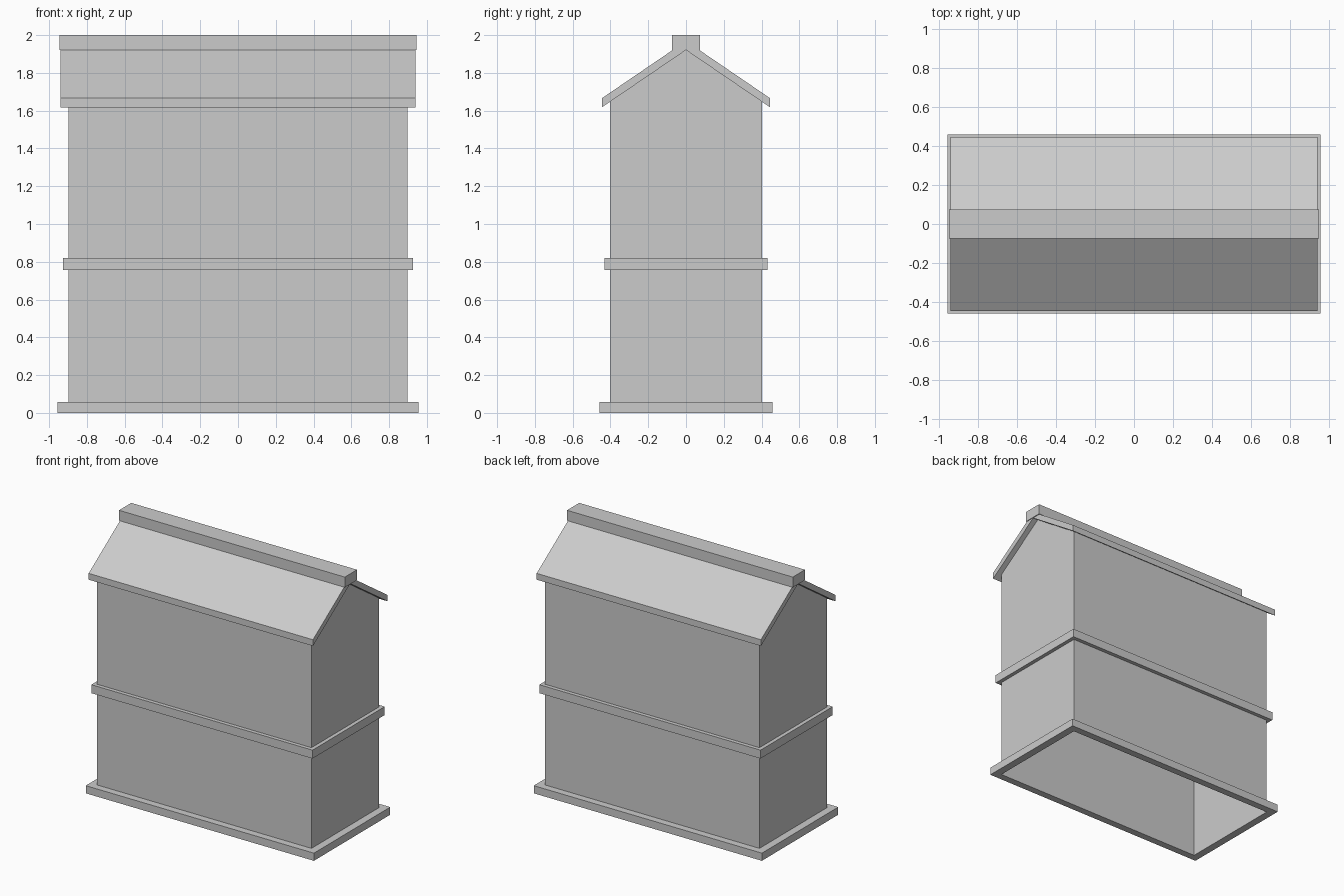
import bpy
import bmesh

cube = bpy.data.objects.get("Cube")
if cube:
    bpy.data.objects.remove(cube, do_unlink=True)

GREY = (0.6, 0.6, 0.6, 1.0)
mat = bpy.data.materials.new("plain grey")
mat.use_nodes = True
mat.diffuse_color = GREY
mat.node_tree.nodes["Principled BSDF"].inputs["Base Color"].default_value = GREY

# Shared dimensions
WALL_X, WALL_Y = 0.898, 0.403
APEX_Z, EAVE_Z, EAVE_Y = 1.921, 1.618, 0.445
SLOPE = (APEX_Z - EAVE_Z) / EAVE_Y
ROOF_THICK = 0.048


def finish(name, bm):
    bmesh.ops.recalc_face_normals(bm, faces=bm.faces)
    mesh = bpy.data.meshes.new(name)
    bm.to_mesh(mesh)
    bm.free()
    mesh.materials.append(mat)
    obj = bpy.data.objects.new(name, mesh)
    bpy.context.collection.objects.link(obj)
    return obj


def prism(name, profile, half_x, open_edges=()):
    """Extrude a (y, z) profile along x, leaving out the listed sides."""
    bm = bmesh.new()
    left, right = ([bm.verts.new((x, y, z)) for y, z in profile]
                   for x in (-half_x, half_x))
    bm.faces.new(left)
    bm.faces.new(right)
    n = len(profile)
    for i in range(n):
        if i not in open_edges:
            j = (i + 1) % n
            bm.faces.new((left[i], left[j], right[j], right[i]))
    return finish(name, bm)


def band(name, half_x, half_y, z0, z1):
    """Rectangular moulding around the walls, open where it meets them."""
    bm = bmesh.new()
    loops = []
    for hx, hy, z in ((WALL_X, WALL_Y, z0), (half_x, half_y, z0),
                      (half_x, half_y, z1), (WALL_X, WALL_Y, z1)):
        loops.append([bm.verts.new((sx * hx, sy * hy, z))
                      for sx, sy in ((-1, -1), (1, -1), (1, 1), (-1, 1))])
    for a, b in zip(loops, loops[1:]):
        for i in range(4):
            j = (i + 1) % 4
            bm.faces.new((a[i], a[j], b[j], b[i]))
    return finish(name, bm)


# Gabled walls: a hollow shell without floor, open beneath the roof
wall_top = APEX_Z - SLOPE * WALL_Y
prism("walls",
      [(-WALL_Y, 0), (WALL_Y, 0), (WALL_Y, wall_top), (0, APEX_Z), (-WALL_Y, wall_top)],
      WALL_X, open_edges=(0, 2, 3))

# Mouldings
band("base_plinth", 0.956, 0.457, 0, 0.058)
band("middle_trim", 0.927, 0.432, 0.757, 0.821)

# Pitched roof with plumb-cut eaves
prism("roof",
      [(-EAVE_Y, EAVE_Z), (0, APEX_Z), (EAVE_Y, EAVE_Z),
       (EAVE_Y, EAVE_Z + ROOF_THICK), (0, APEX_Z + ROOF_THICK),
       (-EAVE_Y, EAVE_Z + ROOF_THICK)], 0.94)

# Ridge cap
prism("ridge_cap", [(-0.073, 1.922), (0.073, 1.922), (0.073, 2), (-0.073, 2)], 0.946)
